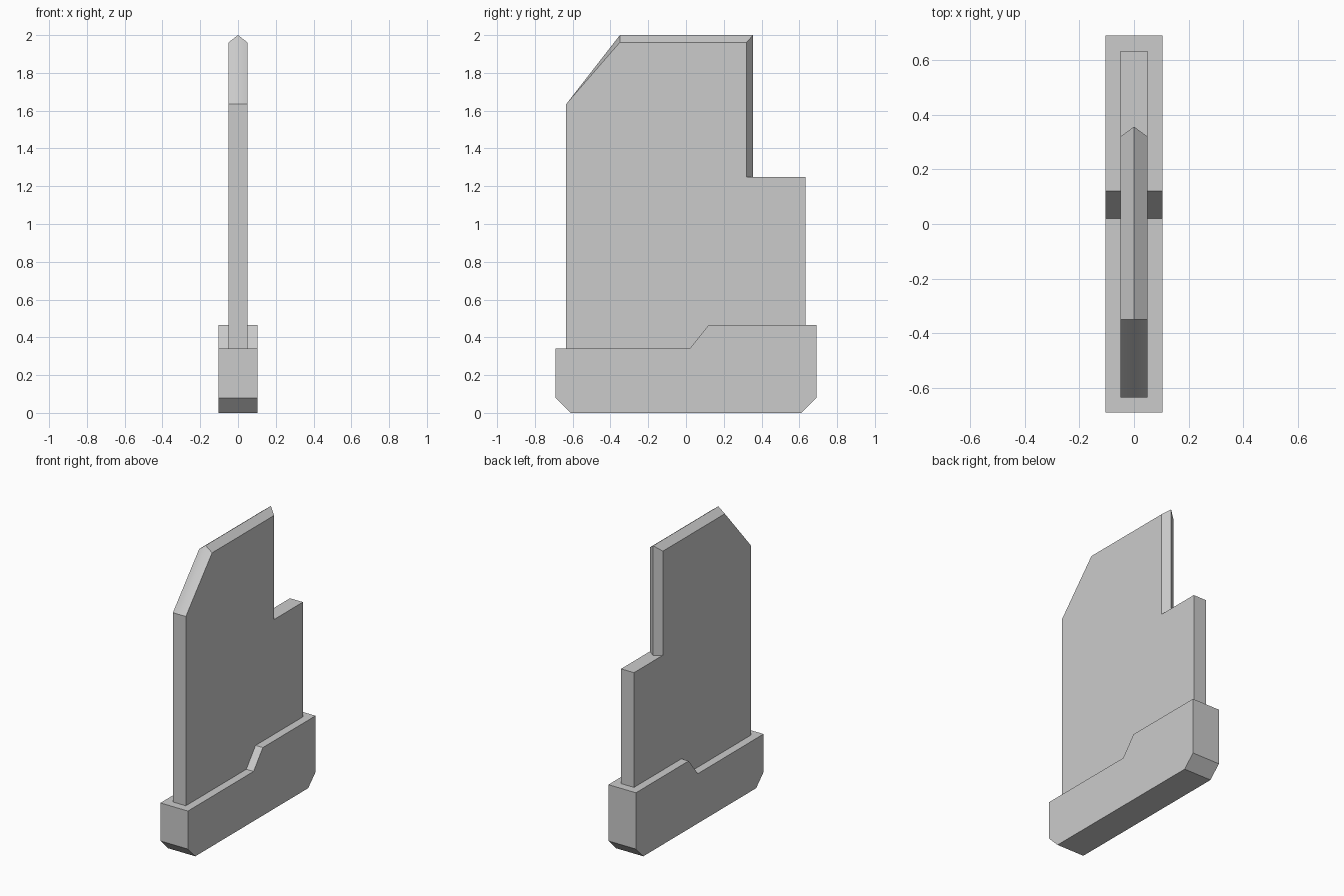
import bpy
import bmesh
from math import radians

if "Cube" in bpy.data.objects:
    bpy.data.objects.remove(bpy.data.objects["Cube"])


def loft(name, sections):
    """Join matching (y, z) outlines placed at successive x positions."""
    bm = bmesh.new()
    rings = [[bm.verts.new((x, y, z)) for y, z in outline] for x, outline in sections]
    for a, b in zip(rings, rings[1:]):
        for i in range(len(a)):
            j = (i + 1) % len(a)
            bm.faces.new((a[i], a[j], b[j], b[i]))
    bm.faces.new(rings[0])
    bm.faces.new(rings[-1])
    bmesh.ops.recalc_face_normals(bm, faces=bm.faces[:])
    mesh = bpy.data.meshes.new(name)
    bm.to_mesh(mesh)
    bm.free()
    obj = bpy.data.objects.new(name, mesh)
    bpy.context.collection.objects.link(obj)
    return obj


# Stepped base with chamfered lower ends
base = [(-0.61, 0), (0.61, 0), (0.69, 0.08), (0.69, 0.465),
        (0.12, 0.465), (0.02, 0.34), (-0.69, 0.34), (-0.69, 0.08)]
loft("base", [(-0.104, base), (0.104, base)])

# Upright plate: the middle outline stands proud to form the ridged edges
low = [(-0.634, 0.25), (0.632, 0.25), (0.632, 1.25)]
heel = [(-0.634, 1.635)]
side = low + [(0.32, 1.25), (0.32, 1.962), (-0.35, 1.962)] + heel
ridge = low + [(0.356, 1.25), (0.356, 2.0), (-0.35, 2.0)] + heel
plate = loft("plate", [(-0.049, side), (0, ridge), (0.049, side)])

# Soften only the shallow crease on the sloping edge
bpy.context.view_layer.objects.active = plate
plate.select_set(True)
bpy.ops.object.shade_smooth_by_angle(angle=radians(30))
